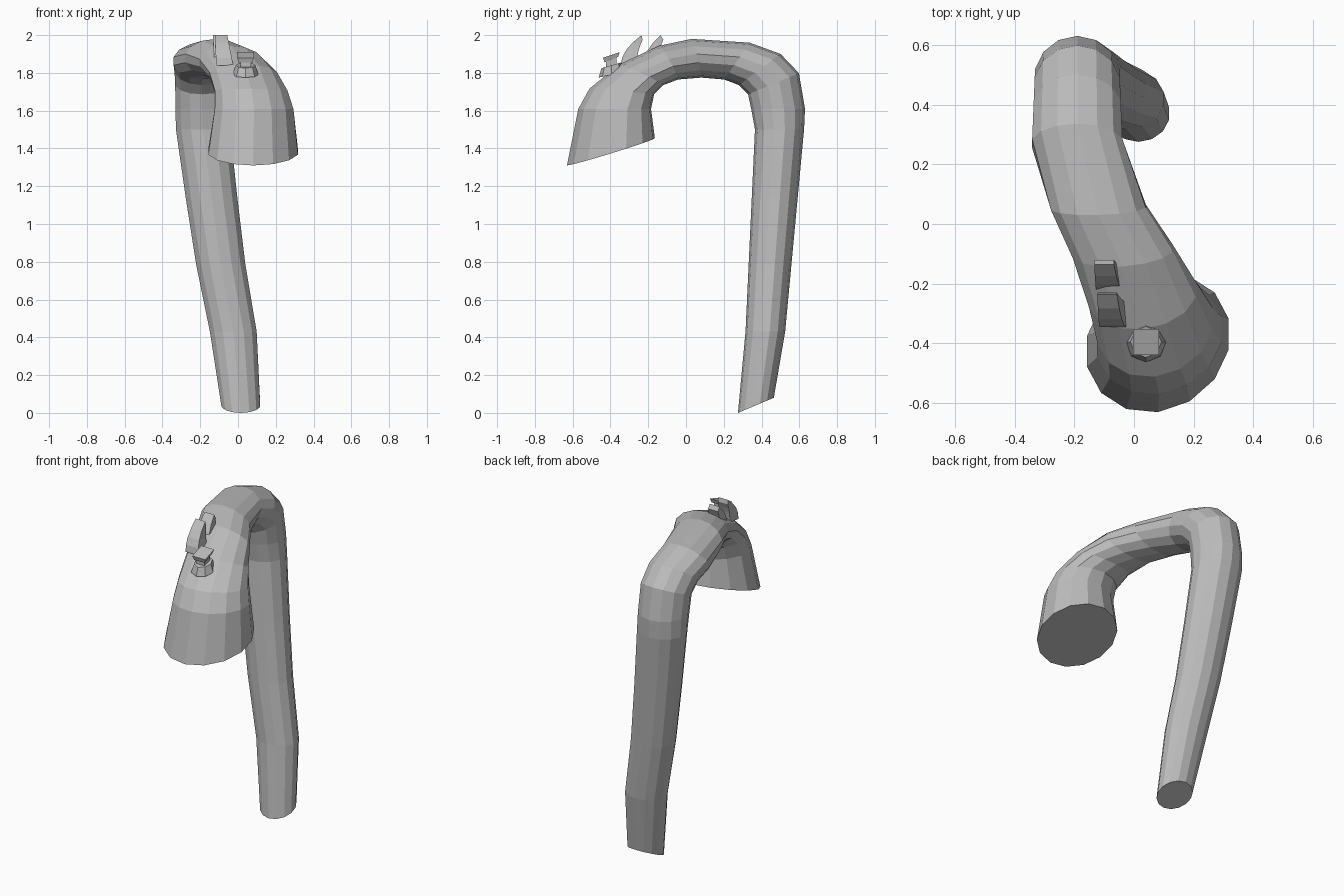
import bpy, bmesh, math
from mathutils import Vector

cube = bpy.data.objects.get("Cube")
if cube:
    bpy.data.objects.remove(cube, do_unlink=True)

grey = bpy.data.materials.new("plain grey")
grey.use_nodes = True
colour = (0.5, 0.5, 0.5, 1)
grey.diffuse_color = colour
grey.node_tree.nodes["Principled BSDF"].inputs["Base Color"].default_value = colour


def ring(outer, inner, centre_x, half_width, yaw=0):
    """Middle, upward half axis and sideways half axis of one cross-section."""
    outer, inner = Vector((centre_x, *outer)), Vector((centre_x, *inner))
    side = Vector((math.cos(yaw), math.sin(yaw), 0)) * half_width
    return (outer + inner) / 2, (outer - inner) / 2, side


def loft(name, rings, sides):
    """Skin the cross-sections and cap both ends; four sides give a box section."""
    boxy = sides == 4
    phase = math.pi / sides if boxy else 0
    scale = math.sqrt(2) if boxy else 1
    bm = bmesh.new()
    loops = []
    for middle, up, side in rings:
        angles = [phase + math.tau * i / sides for i in range(sides)]
        loops.append([bm.verts.new(middle + scale * (up * math.cos(a) + side * math.sin(a)))
                      for a in angles])
    for lower, upper in zip(loops, loops[1:]):
        for i in range(sides):
            j = (i + 1) % sides
            bm.faces.new((lower[i], lower[j], upper[j], upper[i]))
    bm.faces.new(loops[0])
    bm.faces.new(loops[-1])
    bmesh.ops.recalc_face_normals(bm, faces=bm.faces)
    mesh = bpy.data.meshes.new(name)
    bm.to_mesh(mesh)
    bm.free()
    mesh.materials.append(grey)
    obj = bpy.data.objects.new(name, mesh)
    bpy.context.collection.objects.link(obj)


def arc_point(centre_y, radius_y, radius_z, angle, power):
    """Point on a superellipse that springs from the height of the arch."""
    c, s = math.cos(angle), math.sin(angle)
    y = math.copysign(abs(c) ** power, c)
    return centre_y + radius_y * y, spring + radius_z * abs(s) ** power


spring = 1.61

# Long leg: slanted foot, then a gentle sideways lean
tube = [ring((.465, .08), (.275, 0), .015, .105)]
leg_steps = 3
for i in range(leg_steps + 1):
    t = i / leg_steps
    z = .43 + 1.07 * t
    tube.append(ring((.525 + .1 * t, z), (.315 + .05 * t, z),
                     -.025 - .16 * t ** .8, .127 + .02 * t))

# Arch: full at the back, sloping at the front, swinging sideways as it widens
arch_steps = 8
for i in range(arch_steps + 1):
    t = i / arch_steps
    angle = math.pi * t
    swing = math.sin(max(0, t - .4) / .6 * math.pi / 2)
    outer = arc_point(.03, .6, .37, angle, .7 if t < .5 else 1.3)
    inner = arc_point(.08, .265, .165, angle, .8)
    tube.append(ring(outer, inner, -.19 + .275 * swing, .145 + .07 * t * t, .12 * swing))

# Flared mouth, cut at a slant
tube.append(ring((-.63, 1.31), (-.165, 1.455), .08, .245, .12))
loft("arched_tube", tube, 14)


def horn(name, x, front, depth, sweep):
    """Tapering box section that curves backward to a thin tip."""
    rings = []
    steps = 4
    for i in range(steps + 1):
        t = i / steps
        rings.append(ring((front + sweep * t * t, 1.84 + .16 * t),
                          (front + depth + .03 * t * t, 1.85 + .125 * t),
                          x - .02 * t, .045 - .012 * t))
    loft(name, rings, 4)


# Two backswept horns on the crown
horn("front_horn", -.07, -.345, .085, .11)
horn("rear_horn", -.08, -.225, .075, .09)


def stub(name, bottom, top, bottom_width, top_width, sides):
    """Short upright piece, tipped forward, at the front of the crown."""
    rings = []
    for z, width in ((bottom, bottom_width), (top, top_width)):
        rings.append(ring((-.395 - width, z - .015), (-.395 + width, z + .015), .04, width))
    loft(name, rings, sides)


# Low collar, stem and cap
stub("stub_collar", 1.79, 1.84, .068, .052, 8)
stub("stub_stem", 1.82, 1.88, .028, .028, 4)
stub("stub_cap", 1.87, 1.895, .036, .044, 4)
